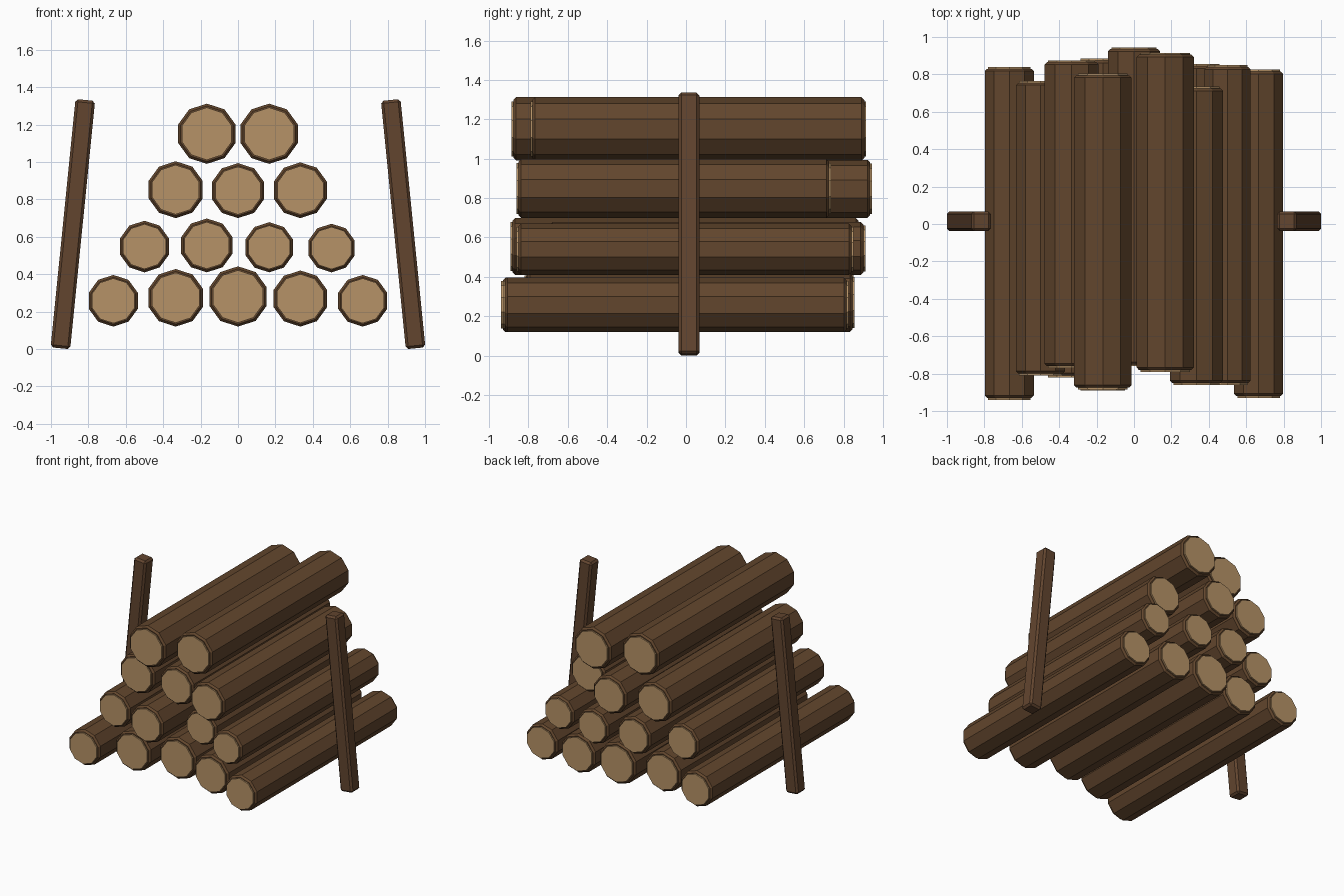
import bpy, bmesh, math

if "Cube" in bpy.data.objects:
    bpy.data.objects.remove(bpy.data.objects["Cube"])


def material(name, rgb):
    m = bpy.data.materials.new(name)
    m.diffuse_color = (*rgb, 1)
    m.use_nodes = True
    m.node_tree.nodes["Principled BSDF"].inputs["Base Color"].default_value = m.diffuse_color
    return m


bark = material("bark brown", (0.122, 0.061, 0.026))
cut_wood = material("cut wood tan", (0.47, 0.29, 0.135))
post_wood = material("post brown", (0.122, 0.059, 0.028))


def finish(bm, name, mats):
    bmesh.ops.recalc_face_normals(bm, faces=bm.faces[:])
    mesh = bpy.data.meshes.new(name)
    bm.to_mesh(mesh)
    bm.free()
    for m in mats:
        mesh.materials.append(m)
    ob = bpy.data.objects.new(name, mesh)
    bpy.context.collection.objects.link(ob)
    return ob


# Ten-sided log along y: chamfered bark with a slightly raised cut end
def log(name, x, z, r, y0, y1, sides=10, chamfer=0.013, raised=0.01):
    profile = [(r * 0.87, 0), (r * 0.87, raised),
               (r - chamfer, raised), (r, raised + chamfer)]
    stations = [(rad, y0 + d) for rad, d in profile]
    stations += [(rad, y1 - d) for rad, d in reversed(profile)]
    bm = bmesh.new()
    rings = []
    for rad, y in stations:
        angles = [2 * math.pi * i / sides for i in range(sides)]
        rings.append([bm.verts.new((x + rad * math.sin(a), y, z + rad * math.cos(a)))
                      for a in angles])
    last = len(rings) - 2
    for k in range(last + 1):
        for i in range(sides):
            j = (i + 1) % sides
            f = bm.faces.new((rings[k][i], rings[k][j], rings[k + 1][j], rings[k + 1][i]))
            f.material_index = 1 if k in (0, last) else 0
    for ring in (rings[0], rings[-1]):
        bm.faces.new(ring).material_index = 1
    finish(bm, name, [bark, cut_wood])


# Stacked rows: underside height, then (radius, front y, back y) per log
rows = [
    (0.12, [(0.138, -0.94, 0.84), (0.154, -0.82, 0.77), (0.161, -0.75, 0.85),
            (0.150, -0.815, 0.855), (0.138, -0.93, 0.825)]),
    (0.41, [(0.138, -0.81, 0.765), (0.144, -0.89, 0.885), (0.134, -0.70, 0.91),
            (0.130, -0.86, 0.85)]),
    (0.70, [(0.152, -0.77, 0.875), (0.147, -0.76, 0.945), (0.149, -0.86, 0.735)]),
    (0.99, [(0.161, -0.885, 0.805), (0.161, -0.79, 0.915)]),
]
for n, (base, logs) in enumerate(rows):
    for i, (r, y0, y1) in enumerate(logs):
        x = (i - (len(logs) - 1) / 2) / 3
        log(f"log_row{n + 1}_{i + 1}", x, base + r, r, y0, y1)

# Leaning square posts on both sides
for side, label in ((-1, "left"), (1, "right")):
    bm = bmesh.new()
    bmesh.ops.create_cube(bm, size=1)
    bmesh.ops.scale(bm, vec=(0.105, 0.105, 1.334), verts=bm.verts[:])
    bmesh.ops.bevel(bm, geom=bm.edges[:], offset=0.014, segments=1, affect='EDGES')
    post = finish(bm, f"{label}_post", [post_wood])
    post.location = (side * 0.883, 0.015, 0.668)
    post.rotation_euler = (0, -side * 0.1, 0)
